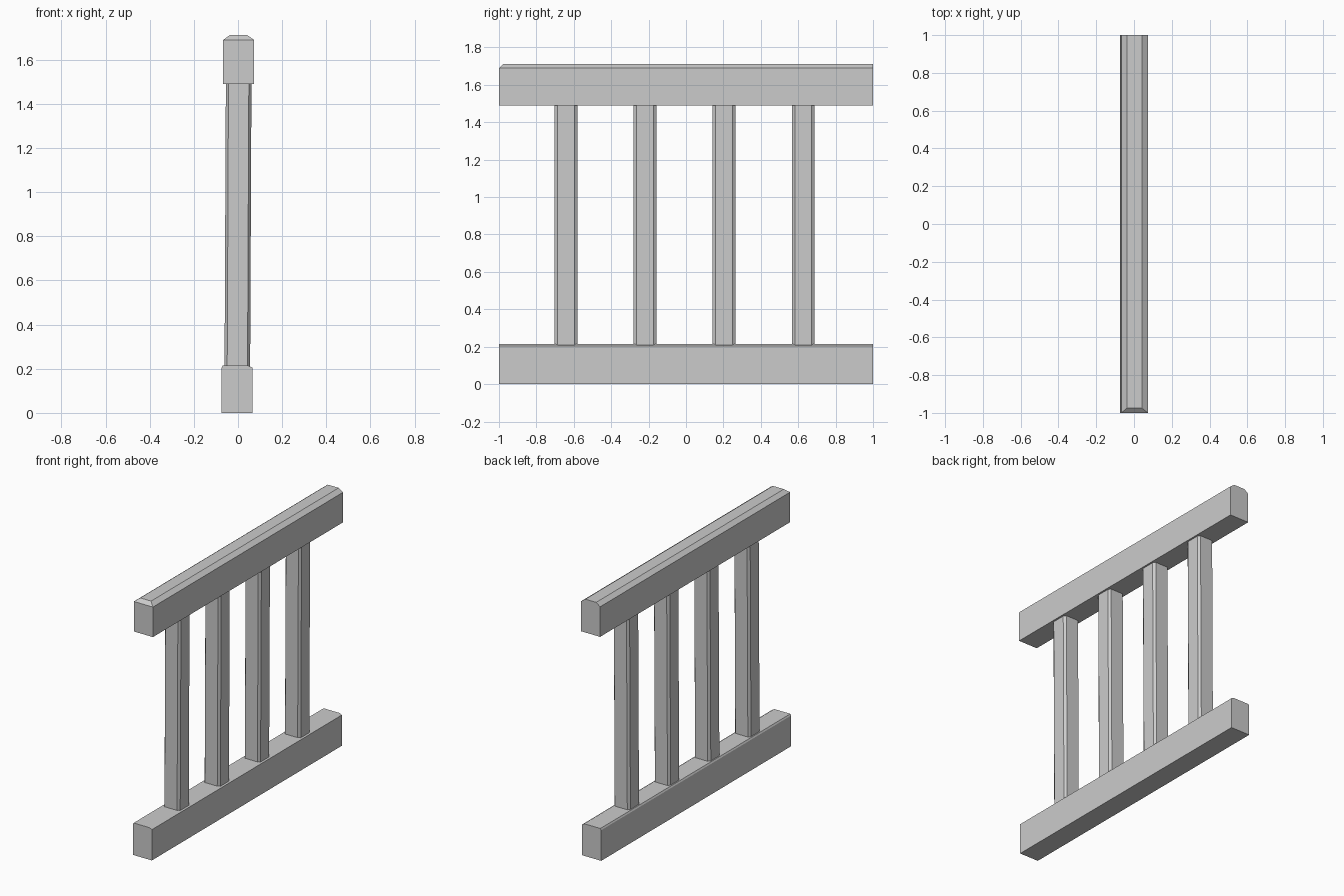
import bpy, bmesh

if "Cube" in bpy.data.objects:
    bpy.data.objects.remove(bpy.data.objects["Cube"])


def loft(name, rings):
    """Skin a solid through a list of equal-length rings of points."""
    bm = bmesh.new()
    loops = [[bm.verts.new(p) for p in ring] for ring in rings]
    n = len(loops[0])
    for a, b in zip(loops, loops[1:]):
        for i in range(n):
            j = (i + 1) % n
            bm.faces.new((a[i], a[j], b[j], b[i]))
    bm.faces.new(loops[0])
    bm.faces.new(loops[-1])
    bmesh.ops.recalc_face_normals(bm, faces=bm.faces)
    mesh = bpy.data.meshes.new(name)
    bm.to_mesh(mesh)
    bm.free()
    obj = bpy.data.objects.new(name, mesh)
    bpy.context.collection.objects.link(obj)
    return obj


def rect(x0, x1, y0, y1, z):
    return [(x0, y0, z), (x1, y0, z), (x1, y1, z), (x0, y1, z)]


def octagon(x0, x1, y0, y1, z, cx, cy):
    """Rectangle with its four corners cut off."""
    return [(x0 + cx, y0, z), (x1 - cx, y0, z), (x1, y0 + cy, z), (x1, y1 - cy, z),
            (x1 - cx, y1, z), (x0 + cx, y1, z), (x0, y1 - cy, z), (x0, y0 + cy, z)]


# Bottom rail with slightly worn top edges
profile = [(-0.075, 0), (0.065, 0), (0.065, 0.205), (0.048, 0.214),
           (-0.069, 0.214), (-0.075, 0.204)]
loft("bottom_rail", [[(x, y, z) for x, z in profile] for y in (-1, 1)])

# Top rail, chamfered on both long edges and the front end only
loft("top_rail", [rect(-0.067, 0.073, -1, 1, 1.49),
                  rect(-0.067, 0.073, -1, 1, 1.69),
                  rect(-0.038, 0.042, -0.975, 1, 1.712)])

# Four chamfered balusters leaning slightly toward +x
for i in range(4):
    y = -0.642 + 0.423 * i
    loft(f"baluster_{i + 1}",
         [octagon(-0.061 + lean, 0.055 + lean, y - 0.061, y + 0.061, z, 0.012, 0.016)
          for z, lean in ((0.2, 0), (1.5, 0.006))])
